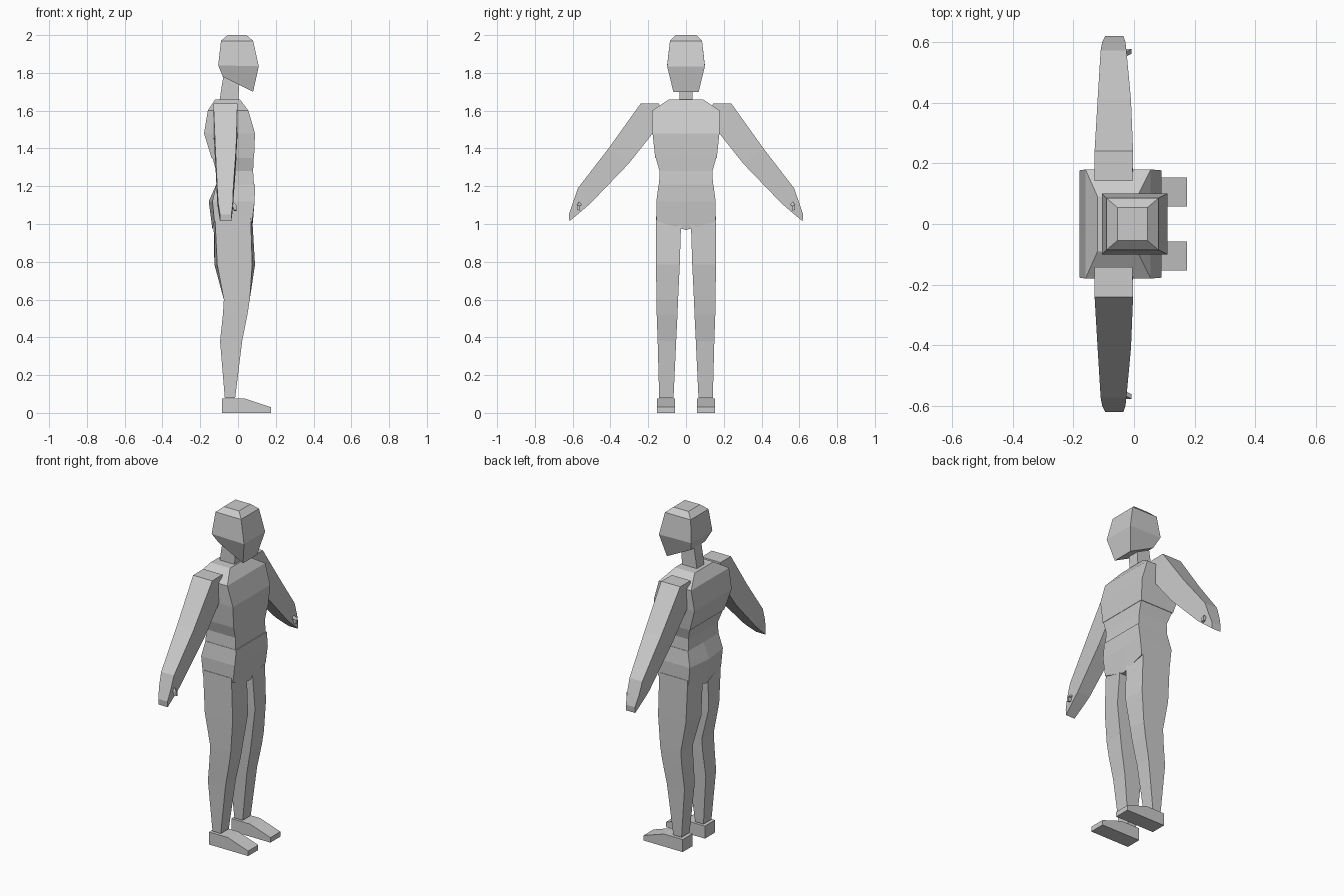
import bpy, bmesh


def loft(name, rings, mirror=False):
    """Skin a chain of equal-length point rings, cap both ends."""
    bm = bmesh.new()
    loops = [[bm.verts.new(p) for p in ring] for ring in rings]
    n = len(rings[0])
    for a, b in zip(loops, loops[1:]):
        for i in range(n):
            j = (i + 1) % n
            bm.faces.new((a[i], a[j], b[j], b[i]))
    bm.faces.new(loops[0][::-1])
    bm.faces.new(loops[-1])
    bmesh.ops.recalc_face_normals(bm, faces=bm.faces)
    mesh = bpy.data.meshes.new(name)
    bm.to_mesh(mesh)
    bm.free()
    obj = bpy.data.objects.new(name, mesh)
    bpy.context.collection.objects.link(obj)
    if mirror:
        mod = obj.modifiers.new("Mirror", 'MIRROR')
        mod.use_axis = (False, True, False)
        mod.use_mirror_merge = False
    return obj


def body_ring(z_back, z_front, x_back, x_front, w):
    return [(x_back, -w, z_back), (x_front, -w, z_front),
            (x_front, w, z_front), (x_back, w, z_back)]


def hip_ring(z, x_back, x_front, w, drop=0.0, bulge=0.0):
    return [(x_back + bulge, -w, z), (x_back, 0, z - drop), (x_back + bulge, w, z),
            (x_front, w, z), (x_front, 0, z - drop), (x_front, -w, z)]


def leg_ring(z, x_back, x_front, y_in, y_out, inset=0.0):
    return [(x_back, y_in, z), (x_front, y_in, z),
            (x_front - inset, y_out, z), (x_back + inset, y_out, z)]


def arm_ring(outer, inner, x_back, x_front):
    return [(x_back, *outer), (x_front, *outer), (x_front, *inner), (x_back, *inner)]


# Head and neck
loft("head", [
    body_ring(1.78, 1.70, -0.08, 0.08, 0.067),
    body_ring(1.84, 1.835, -0.105, 0.11, 0.10),
    body_ring(1.97, 1.97, -0.09, 0.08, 0.085),
    body_ring(2.00, 2.00, -0.055, 0.045, 0.055)])
loft("neck", [
    body_ring(1.64, 1.64, -0.10, 0.0, 0.035),
    body_ring(1.80, 1.78, -0.075, 0.01, 0.035)])

# Torso
loft("chest", [
    body_ring(1.35, 1.35, -0.14, 0.085, 0.163),
    body_ring(1.48, 1.48, -0.18, 0.09, 0.177),
    body_ring(1.60, 1.60, -0.16, 0.055, 0.18),
    body_ring(1.66, 1.66, -0.12, 0.01, 0.09)])
loft("waist", [
    body_ring(1.20, 1.20, -0.115, 0.085, 0.143),
    body_ring(1.28, 1.28, -0.115, 0.08, 0.14),
    body_ring(1.35, 1.35, -0.135, 0.083, 0.16)])
loft("hips", [
    hip_ring(1.015, -0.135, 0.075, 0.155, 0.047, 0.01),
    hip_ring(1.12, -0.155, 0.088, 0.157, 0.0, 0.02),
    hip_ring(1.21, -0.115, 0.09, 0.145)])

# Legs and feet
loft("thigh", [
    leg_ring(1.04, -0.13, 0.075, 0.025, 0.158, 0.008),
    leg_ring(0.785, -0.125, 0.09, 0.033, 0.158, 0.015),
    leg_ring(0.60, -0.075, 0.062, 0.042, 0.157),
    leg_ring(0.52, -0.08, 0.05, 0.045, 0.155)], True)
loft("shin", [
    leg_ring(0.52, -0.08, 0.05, 0.045, 0.155),
    leg_ring(0.38, -0.095, 0.022, 0.052, 0.15),
    leg_ring(0.08, -0.07, -0.015, 0.066, 0.142)], True)
foot = [(-0.085, 0), (0.175, 0), (0.175, 0.03), (0.04, 0.075), (-0.085, 0.075)]
loft("foot", [[(x, y, z) for x, z in foot] for y in (0.058, 0.153)], True)

# Arms, hands and thumbs
loft("arm", [
    arm_ring((0.142, 1.638), (0.135, 1.53), -0.13, -0.005),
    arm_ring((0.24, 1.638), (0.18, 1.475), -0.13, -0.003),
    arm_ring((0.41, 1.40), (0.303, 1.32), -0.12, -0.01),
    arm_ring((0.572, 1.19), (0.505, 1.11), -0.11, -0.025)], True)
loft("hand", [
    arm_ring((0.572, 1.19), (0.505, 1.11), -0.11, -0.025),
    arm_ring((0.60, 1.11), (0.545, 1.075), -0.105, -0.028),
    arm_ring((0.62, 1.05), (0.617, 1.015), -0.095, -0.035)], True)
loft("thumb", [
    arm_ring((0.565, 1.12), (0.55, 1.105), -0.05, -0.03),
    arm_ring((0.577, 1.10), (0.562, 1.095), -0.03, -0.008),
    arm_ring((0.577, 1.075), (0.562, 1.07), -0.022, -0.008)], True)
